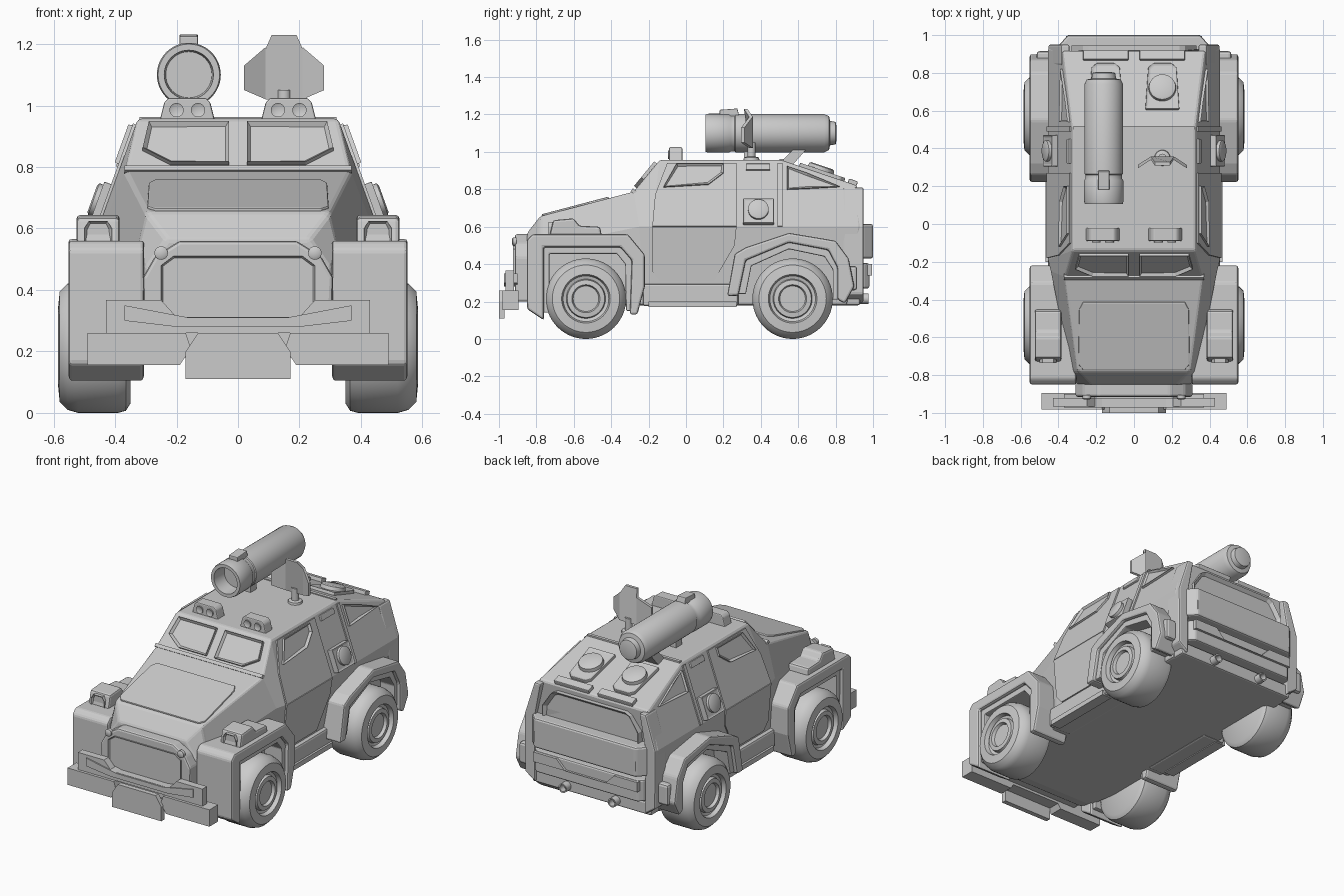
import bpy, bmesh, math
from mathutils import Vector

if "Cube" in bpy.data.objects:
    bpy.data.objects.remove(bpy.data.objects["Cube"])

paint = bpy.data.materials.new("plain_grey")
paint.diffuse_color = (0.6, 0.6, 0.6, 1)
paint.use_nodes = True
paint.node_tree.nodes["Principled BSDF"].inputs["Base Color"].default_value = paint.diffuse_color


def finish(name, bm, mirror=False, bevel=0.0, smooth=False):
    bmesh.ops.recalc_face_normals(bm, faces=bm.faces)
    me = bpy.data.meshes.new(name)
    bm.to_mesh(me)
    bm.free()
    ob = bpy.data.objects.new(name, me)
    bpy.context.collection.objects.link(ob)
    me.materials.append(paint)
    if bevel:
        m = ob.modifiers.new("bevel", 'BEVEL')
        m.width, m.segments, m.limit_method = bevel, 2, 'ANGLE'
        m.angle_limit = math.radians(25)
    if mirror:
        ob.modifiers.new("mirror", 'MIRROR').use_clip = False
    if smooth:
        bpy.ops.object.select_all(action='DESELECT')
        ob.select_set(True)
        bpy.context.view_layer.objects.active = ob
        bpy.ops.object.shade_smooth_by_angle(angle=math.radians(35))
    return ob


def plate(name, pts, frame, lo, hi, mirror=False, bevel=0.0, inset=None):
    """Outline in a frame (origin, u, v), extruded along u x v from lo to hi."""
    o, u, v = (Vector(a) for a in frame)
    u.normalize()
    v.normalize()
    n = u.cross(v)
    bm = bmesh.new()
    ring = [[bm.verts.new(o + u * a + v * b + n * h) for a, b in pts] for h in (lo, hi)]
    bm.faces.new(ring[0])
    top = bm.faces.new(ring[1])
    for i in range(len(pts)):
        j = (i + 1) % len(pts)
        bm.faces.new((ring[0][i], ring[0][j], ring[1][j], ring[1][i]))
    bmesh.ops.recalc_face_normals(bm, faces=bm.faces)
    if inset:
        bmesh.ops.inset_region(bm, faces=[top], thickness=inset[0])
        bmesh.ops.translate(bm, verts=top.verts, vec=-n * inset[1])
    return finish(name, bm, mirror, bevel)


def lathe(name, prof, centre, axis, mirror=False, seg=40):
    """Profile of (radius, distance along axis) turned about the axis."""
    q = Vector((0, 0, 1)).rotation_difference(Vector(axis).normalized())
    bm = bmesh.new()
    rings = [[bm.verts.new(Vector(centre) + q @ Vector((r * math.cos(t), r * math.sin(t), h)))
              for t in (2 * math.pi * k / seg for k in range(seg))] for r, h in prof]
    bm.faces.new(rings[0])
    bm.faces.new(rings[-1])
    for a, b in zip(rings, rings[1:]):
        for i in range(seg):
            j = (i + 1) % seg
            bm.faces.new((a[i], a[j], b[j], b[i]))
    return finish(name, bm, mirror, smooth=True)


def rect(a, b, c, d):
    return [(a, c), (b, c), (b, d), (a, d)]


def sym(pts):
    """Complete a right-hand half outline across the centre line."""
    return pts + [(-x, y) for x, y in reversed(pts)]


X, Y, Z = (1, 0, 0), (0, 1, 0), (0, 0, 1)
SIDE = ((0, 0, 0), Y, Z)          # outline (y, z), extruded along +x
FRONT = ((0, 0, 0), X, Z)         # outline (x, z), extruded along -y
PLAN = ((0, 0, 0), X, Y)          # outline (x, y), extruded along +z
UPPER = ((.455, 0, .6), Y, (-.36, 0, 1))
LOWER = ((.455, 0, .6), Y, (.0875, 0, 1))
SCREEN = ((0, -.28, .787), X, (0, .14, .17))
HOOD = ((0, -.78, .655), X, (0, .5, .132))
SLOPE = ((0, .51, .957), X, (0, .405, -.137))

# Body: stations of roof edge, waist and sill
stations = [
    [(.23, -.85, .565), (.30, -.85, .47), (.30, -.85, .19)],
    [(.30, -.78, .655), (.335, -.78, .5), (.33, -.78, .18)],
    [(.367, -.28, .787), (.44, -.25, .6), (.42, -.22, .18)],
    [(.326, -.14, .957), (.455, -.19, .6), (.42, -.19, .18)],
    [(.326, .51, .957), (.455, .51, .6), (.42, .51, .18)],
    [(.376, .915, .82), (.455, .935, .6), (.42, .86, .18)]]
bm = bmesh.new()
loops = [[bm.verts.new(p) for p in s] + [bm.verts.new((-x, y, z)) for x, y, z in reversed(s)]
         for s in stations]
for a, b in zip(loops, loops[1:]):
    for i in range(6):
        j = (i + 1) % 6
        bm.faces.new((a[i], a[j], b[j], b[i]))
bm.faces.new(loops[0])
bm.faces.new(loops[-1])
finish("body", bm, bevel=.012)

# Nose, grille and hood panel
plate("nose", sym([(.30, .2), (.31, .44), (.27, .51), (.19, .56)]), FRONT, .8, .915, bevel=.012)
plate("grille", sym([(.22, .3), (.25, .34), (.25, .48), (.21, .51)]), FRONT, .9, .925, inset=(.012, .018))
lathe("nose_bolt", [(.022, 0), (.022, .02), (.014, .025)], (.25, -.905, .52), (0, -1, 0), True, 20)
plate("hood_panel", sym([(.27, .01), (.295, .04), (.29, .34), (.27, .38)]), HOOD, -.01, .009, bevel=.005)
plate("windscreen", [(.03, .195), (.03, .025), (.22, .025), (.31, .085), (.29, .195)], SCREEN,
      -.01, .018, True, inset=(.015, .015))
plate("screen_brow", sym([(.37, -.008), (.37, .012)]), SCREEN, -.02, .014)

# Doors and side fittings
plate("door_upper", [(-.18, 0), (-.165, .18), (-.1, .36), (.27, .36), (.27, 0)], UPPER, -.01, .009, True)
plate("door_lower", [(-.18, 0), (.27, 0), (.26, -.1), (.15, -.29), (-.14, -.29), (-.18, -.24)],
      LOWER, -.01, .009, True)
plate("side_window", [(-.12, .22), (-.05, .352), (.2, .352), (.2, .30), (.12, .235)], UPPER,
      0, .022, True, inset=(.015, .014))
plate("quarter_window", [(.54, .21), (.54, .34), (.65, .30), (.82, .225), (.65, .215)], UPPER,
      -.01, .014, True, inset=(.012, .011))
plate("side_vent", rect(.32, .45, .32, .355), UPPER, -.01, .012, True, .004)
plate("filler_box", rect(.305, .47, .01, .15), UPPER, -.02, .035, True, .008, (.012, .006))
lathe("filler_cap", [(.055, 0), (.055, .045), (.045, .05)], (.427, .387, .68), (.94, 0, .34), True, 28)
plate("pillar_strip", rect(.49, .515, 0, .36), UPPER, -.01, .008, True)
plate("side_skirt", rect(-.23, .28, .175, .295), SIDE, .3, .455, True, .012)
plate("skirt_lip", rect(-.2, .27, .17, .2), SIDE, .4, .468, True)

# Wheel arches with recessed inner lips
plate("front_arch", [(-.76, .1), (-.85, .16), (-.85, .53), (-.82, .56), (-.31, .56), (-.22, .45),
      (-.22, .28), (-.26, .13), (-.3, .13), (-.29, .42), (-.35, .49), (-.76, .49)], SIDE, .305, .552, True, .012)
plate("front_arch_lip", [(-.76, .14), (-.77, .5), (-.34, .5), (-.28, .43), (-.28, .15), (-.32, .15),
      (-.325, .4), (-.37, .455), (-.73, .455), (-.73, .14)], SIDE, .32, .53, True, .006)
plate("rear_arch", [(.22, .23), (.26, .455), (.32, .49), (.55, .567), (.80, .525), (.87, .43), (.90, .28),
      (.85, .19), (.81, .21), (.81, .38), (.76, .475), (.55, .515), (.32, .42), (.28, .23)],
      SIDE, .4, .552, True, .012)
plate("rear_arch_lip", [(.27, .24), (.31, .43), (.55, .525), (.77, .485), (.82, .4), (.82, .21), (.785, .21),
      (.785, .37), (.74, .44), (.55, .48), (.35, .39), (.32, .24)], SIDE, .38, .53, True, .006)
plate("rear_side_lamp", rect(.86, .915, .26, .39), SIDE, .44, .515, True, .015)

# Front lamps on the arches
plate("front_lamp", [(-.73, .55), (-.71, .635), (-.6, .645), (-.57, .605), (-.46, .6), (-.45, .55)],
      SIDE, .385, .525, True, .012)
plate("lamp_face", [(.41, .555), (.5, .555), (.5, .6), (.485, .625), (.425, .625), (.41, .6)],
      FRONT, .7, .735, True, inset=(.01, .012))

# Wheels
tyre = [(.01, .35), (.185, .35), (.208, .365), (.215, .39), (.215, .52), (.205, .555), (.18, .58),
        (.13, .585), (.122, .56), (.105, .555), (.1, .575), (.075, .578), (.068, .56), (.01, .56)]
for name, y in (("front_wheel", -.535), ("rear_wheel", .57)):
    lathe(name, tyre, (0, y, .215), X, True, 56)

# Front bumper
plate("bumper_bar", sym([(.17, .185), (.19, .155), (.49, .155), (.49, .26), (.17, .26), (.15, .2)]),
      FRONT, .895, .982)
plate("bumper_top", sym([(.43, .26), (.43, .367), (.25, .367), (.2, .312)]), FRONT, .92, .965)
plate("bumper_brace", sym([(.2, .28), (.37, .3), (.37, .35), (.16, .31)]), FRONT, .9, .972)
plate("tow_plate", sym([(.17, .11), (.17, .2), (.13, .26)]), FRONT, .97, 1.0)

# Tailgate, rear bumper and exhausts
BACK = ((0, 0, 0), (-1, 0, 0), Z)
plate("tailgate", sym([(.33, .58), (.33, .68), (.27, .77), (.24, .785)]), BACK, .88, .945, inset=(.02, .02))
plate("rear_pillar", [(.38, .19), (.45, .24), (.452, .6), (.385, .81), (.34, .81), (.38, .6)],
      BACK, .84, .95, True, .01)
gate = sym([(.4, .88), (.4, .945), (.35, 1.0)])
plate("gate_box", gate, PLAN, .43, .615, bevel=.012)
plate("gate_ridge", sym([(.35, .47), (.35, .53), (.2, .53), (.16, .56), (.11, .53), (.04, .53)]), BACK, .98, 1.0)
plate("lower_gate", sym([(.38, .88), (.38, .95), (.35, .98)]), PLAN, .27, .405, bevel=.01)
plate("lower_gate_step", sym([(.36, .34), (.36, .4), (.2, .4), (.14, .34)]), BACK, .95, .995)
plate("rear_bumper", sym([(.41, .18), (.42, .26)]), BACK, .8, .93, bevel=.01)
lathe("exhaust", [(.028, 0), (.028, .14), (.02, .14), (.02, .1)], (.17, .835, .215), Y, True, 20)

# Roof fittings
plate("roof_seam", rect(-.32, .32, .5, .52), PLAN, .95, .963)
plate("roof_hatch", [(.06, .1), (.075, .33), (.1, .355), (.2, .355), (.225, .33), (.24, .1)], SLOPE,
      -.01, .02, True, .006, (.012, .006))
lathe("hatch_dome", [(.075, 0), (.07, .035), (.06, .04)], (.15, .715, .888), (0, .32, .947), True, 32)
plate("roof_bar", rect(.03, .27, .375, .425), SLOPE, -.01, .022, True, .005)
plate("roof_lamp", [(.075, .95), (.09, 1.01), (.105, 1.025), (.225, 1.025), (.24, 1.01), (.255, .95)],
      FRONT, .02, .09, True, .006)
for x in (.13, .2):
    lathe("roof_bulb", [(.023, 0), (.023, .012), (.016, .008)], (x, -.085, .985), (0, -1, 0), True, 20)

# Launcher tube and its mount
lathe("launcher_tube", [(.075, .2), (.08, .105), (.1, .105), (.104, .12), (.104, .23), (.097, .24),
      (.097, .26), (.102, .265), (.102, .74), (.09, .765), (.065, .77), (.06, .80), (.035, .805)],
      (-.16, 0, 1.1), Y, seg=48)
plate("launcher_sight", [(.18, 1.19), (.18, 1.225), (.275, 1.232), (.285, 1.19)], SIDE, -.19, -.13, bevel=.004)
plate("launcher_mount", [(.5, .94), (.57, 1.01), (.64, 1.01), (.57, .93)], SIDE, -.21, -.11)
plate("launcher_foot", rect(.31, .37, .94, 1.02), SIDE, -.19, -.13)

# Folded radar shield on a post
def panel(pts, thick=.018):
    bm = bmesh.new()
    a = [bm.verts.new(p) for p in pts]
    b = [bm.verts.new((x, y + thick, z)) for x, y, z in pts]
    bm.faces.new(a)
    bm.faces.new(b)
    for i in range(len(a)):
        j = (i + 1) % len(a)
        bm.faces.new((a[i], a[j], b[j], b[i]))
    finish("radar_panel", bm)

panel([(.09, .34, 1.02), (.21, .34, 1.02), (.21, .34, 1.185), (.19, .31, 1.23), (.11, .31, 1.23), (.09, .34, 1.185)])
for s in (-1, 1):
    panel([(.15 + s * dx, y, z) for dx, y, z in ((.06, .34, 1.02), (.13, .295, 1.05), (.13, .295, 1.13), (.06, .34, 1.19))])
lathe("radar_post", [(.045, .945), (.04, .97), (.022, .975), (.022, 1.05)], (.15, .35, 0), Z, seg=16)
